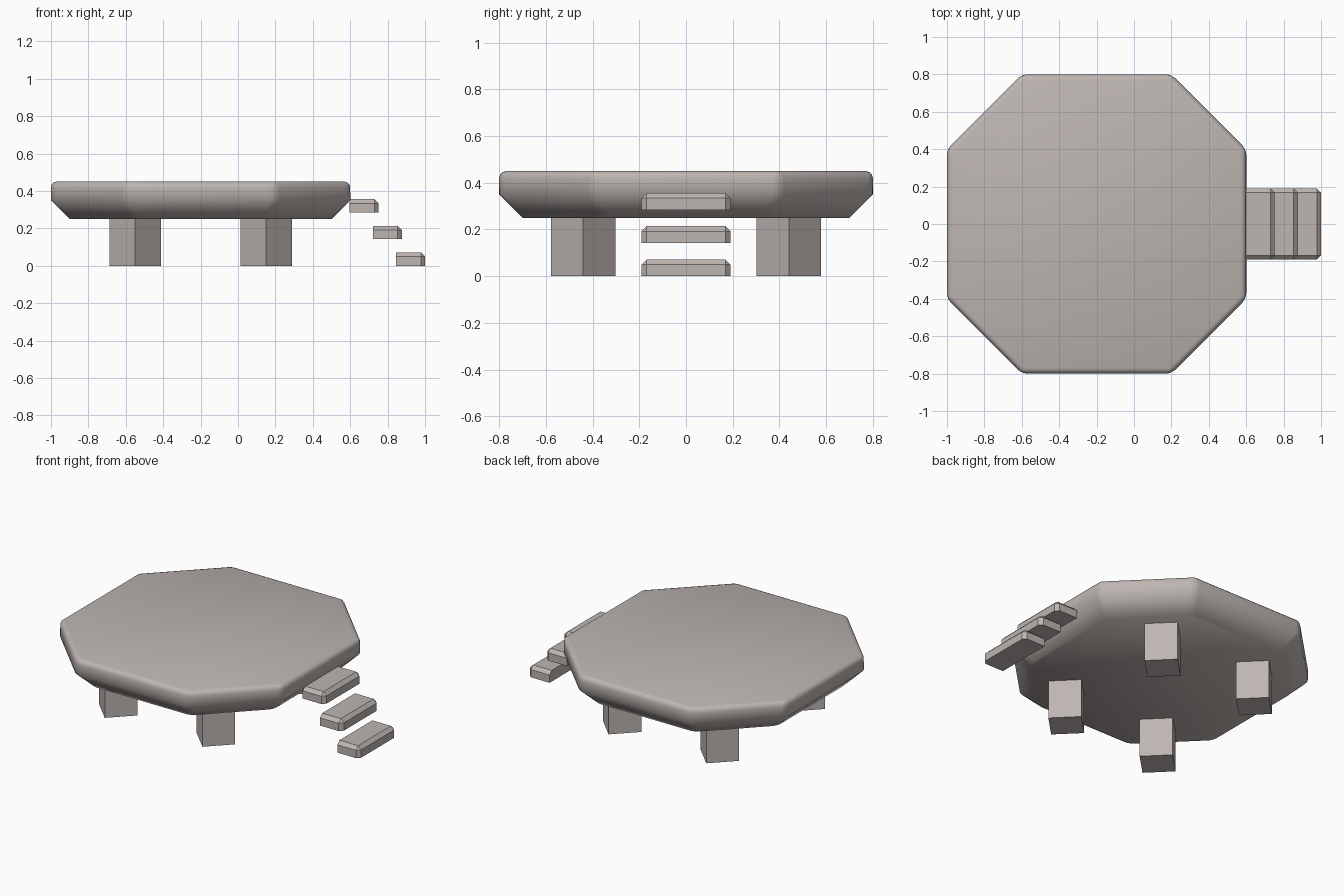
import bpy
import bmesh
import math
from mathutils import Matrix

cube = bpy.data.objects.get("Cube")
if cube:
    bpy.data.objects.remove(cube, do_unlink=True)

stone = bpy.data.materials.new("warm_grey_stone")
stone.use_nodes = True
colour = (0.51, 0.465, 0.445, 1)
stone.diffuse_color = colour
stone.node_tree.nodes["Principled BSDF"].inputs["Base Color"].default_value = colour

CENTRE_X = -0.2


def finish(bm, name, location, smooth=False):
    bmesh.ops.recalc_face_normals(bm, faces=bm.faces)
    for face in bm.faces:
        face.smooth = smooth
    mesh = bpy.data.meshes.new(name)
    bm.to_mesh(mesh)
    bm.free()
    mesh.materials.append(stone)
    obj = bpy.data.objects.new(name, mesh)
    obj.location = location
    bpy.context.collection.objects.link(obj)
    return obj


def box(size):
    bm = bmesh.new()
    bmesh.ops.create_cube(bm, size=1, matrix=Matrix.Diagonal((*size, 1)))
    return bm


# Octagonal platform with an undercut rim and rounded top and corners
octagon = [(0.8, -0.4), (0.8, 0.4), (0.4, 0.8), (-0.4, 0.8),
           (-0.8, 0.4), (-0.8, -0.4), (-0.4, -0.8), (0.4, -0.8)]
bm = bmesh.new()
rings = [[bm.verts.new((x * s, y * s, z)) for x, y in octagon]
         for s, z in ((0.875, 0.25), (1, 0.35), (1, 0.45))]
bm.faces.new(rings[0][::-1])
bm.faces.new(rings[2])
for low, high in zip(rings, rings[1:]):
    for i in range(8):
        j = (i + 1) % 8
        bm.faces.new((low[i], low[j], high[j], high[i]))
rounded = [e for e in bm.edges
           if abs(e.verts[0].co.z - e.verts[1].co.z) > 0.01
           or e.verts[0].co.z > 0.4]
bmesh.ops.bevel(bm, geom=rounded, offset=0.03, segments=3,
                profile=0.5, affect='EDGES')
finish(bm, "platform", (CENTRE_X, 0, 0), smooth=True)

# Four square legs turned on their corners
for side, sx in (("right", -1), ("left", 1)):
    for end, sy in (("front", -1), ("back", 1)):
        leg = finish(box((0.195, 0.195, 0.26)), f"{end}_{side}_leg",
                     (CENTRE_X + sx * 0.35, sy * 0.44, 0.13))
        leg.rotation_euler.z = math.pi / 4

# Three floating steps, chamfered everywhere but the inner end and underside
for i, name in enumerate(("lower_step", "middle_step", "upper_step")):
    bm = box((0.155, 0.38, 0.072))
    chamfered = []
    for e in bm.edges:
        mid = (e.verts[0].co + e.verts[1].co) / 2
        if mid.x > -0.05 and mid.z > -0.01:
            chamfered.append(e)
    bmesh.ops.bevel(bm, geom=chamfered, offset=0.022, segments=1,
                    profile=0.5, affect='EDGES')
    finish(bm, name, (0.9225 - i * 0.124, 0, 0.036 + i * 0.142))
